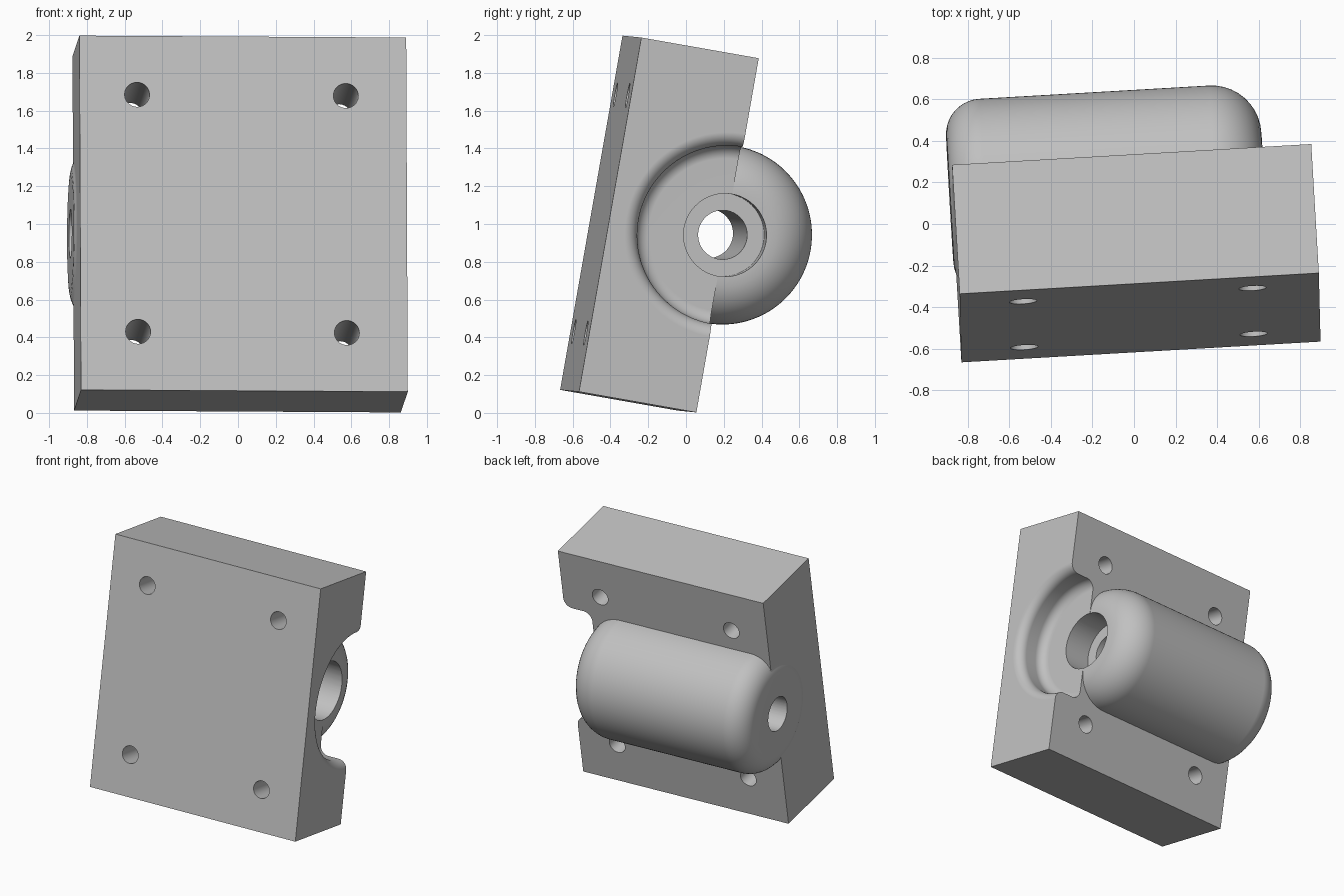
import bpy, bmesh, math
from mathutils import Matrix, Vector

if "Cube" in bpy.data.objects:
    bpy.data.objects.remove(bpy.data.objects["Cube"], do_unlink=True)

WIDTH, DEPTH, HEIGHT = 1.733, 0.632, 1.904
END_POS, END_NEG = 0.637, -0.882      # ends of the housing along its axis
RADIUS, BORE, COUNTERBORE = 0.475, 0.13, 0.22

grey = bpy.data.materials.new("plain_grey")
grey.use_nodes = True
colour = (0.53, 0.53, 0.53, 1)
grey.diffuse_color = colour
grey.node_tree.nodes["Principled BSDF"].inputs["Base Color"].default_value = colour


def add_object(name, bm):
    bmesh.ops.recalc_face_normals(bm, faces=bm.faces)
    mesh = bpy.data.meshes.new(name)
    bm.to_mesh(mesh)
    bm.free()
    mesh.materials.append(grey)
    obj = bpy.data.objects.new(name, mesh)
    bpy.context.collection.objects.link(obj)
    return obj


def arc(cx, cr, rad, start, end, steps=10):
    """Points of an arc in the (axis, radius) plane, angles in degrees."""
    angles = [math.radians(start + (end - start) * i / steps) for i in range(steps + 1)]
    return [(cx + rad * math.cos(t), cr + rad * math.sin(t)) for t in angles]


def revolve(name, profile, segments=96):
    """Solid of revolution around the local x axis."""
    bm = bmesh.new()
    verts = [bm.verts.new((a, r, 0)) for a, r in profile]
    edges = [bm.edges.new(pair) for pair in zip(verts, verts[1:])]
    bmesh.ops.spin(bm, geom=verts + edges, cent=(0, 0, 0), axis=(1, 0, 0),
                   angle=math.tau, steps=segments)
    bmesh.ops.remove_doubles(bm, verts=bm.verts, dist=1e-5)
    return add_object(name, bm)


def combine(target, other, operation):
    """Apply a boolean and discard the helper."""
    mod = target.modifiers.new(other.name, "BOOLEAN")
    mod.operation, mod.solver, mod.object = operation, "EXACT", other
    bpy.context.view_layer.update()
    graph = bpy.context.evaluated_depsgraph_get()
    mesh = bpy.data.meshes.new_from_object(target.evaluated_get(graph))
    target.modifiers.clear()
    target.data = mesh
    bpy.data.objects.remove(other, do_unlink=True)


# Mounting block, with its back face on the local plane y = 0
bm = bmesh.new()
bmesh.ops.create_cube(bm, size=1)
bmesh.ops.scale(bm, vec=(WIDTH, DEPTH, HEIGHT), verts=bm.verts)
bmesh.ops.translate(bm, vec=(0, -DEPTH / 2, 0), verts=bm.verts)
block = add_object("bearing_block", bm)

# Round pocket with a flared rim and filleted floor
fillet, face = 0.07, WIDTH / 2
pocket = [(END_POS, 0)]
pocket += arc(END_POS + fillet, RADIUS - fillet, fillet, 180, 90)
pocket += arc(face - fillet, RADIUS + fillet, fillet, -90, 0)
pocket += [(face + 0.1, RADIUS + fillet + 0.02), (face + 0.1, 0)]
combine(block, revolve("pocket_cutter", pocket), "DIFFERENCE")

# Cylindrical housing with rounded ends, half sunk in the block
end, big, small = END_POS - 0.002, 0.24, 0.17
housing = [(END_NEG, 0)]
housing += arc(END_NEG + small, RADIUS - small, small, 180, 90)
housing += arc(end - big, RADIUS - big, big, 90, 0)
housing += [(end, 0)]
combine(block, revolve("housing", housing), "UNION")

# Stepped bore along the housing
step = END_POS - 0.22
bore = [(-1.2, 0), (-1.2, BORE), (step, BORE), (step, COUNTERBORE),
        (1.2, COUNTERBORE), (1.2, 0)]
combine(block, revolve("bore_cutter", bore, 64), "DIFFERENCE")

# Four screw holes through the block
for x in (-0.562, 0.545):
    for z in (-0.637, 0.637):
        hole = revolve("hole_cutter", [(-1, 0), (-1, 0.066), (1, 0.066), (1, 0)], 40)
        hole.matrix_world = Matrix.Translation((x, 0, z)) @ Matrix.Rotation(math.pi / 2, 4, "Z")
        combine(block, hole, "DIFFERENCE")

# Smooth the curves, keeping flat faces flat
bpy.ops.object.select_all(action="DESELECT")
block.select_set(True)
bpy.context.view_layer.objects.active = block
bpy.ops.object.shade_smooth_by_angle(angle=math.radians(27))
weighted = block.modifiers.new("flat_faces", "WEIGHTED_NORMAL")
weighted.keep_sharp = True
weighted.weight = 100

# Tilt the part into its resting pose
side = Vector((1.73, 0.10, -0.01)).normalized()
up = Vector((-0.01, 0.33, 1.875))
back = up.cross(side).normalized()
up = side.cross(back)
pose = Matrix((side, back, up)).transposed().to_4x4()
block.matrix_world = Matrix.Translation((-0.007, 0.17, 0.945)) @ pose
